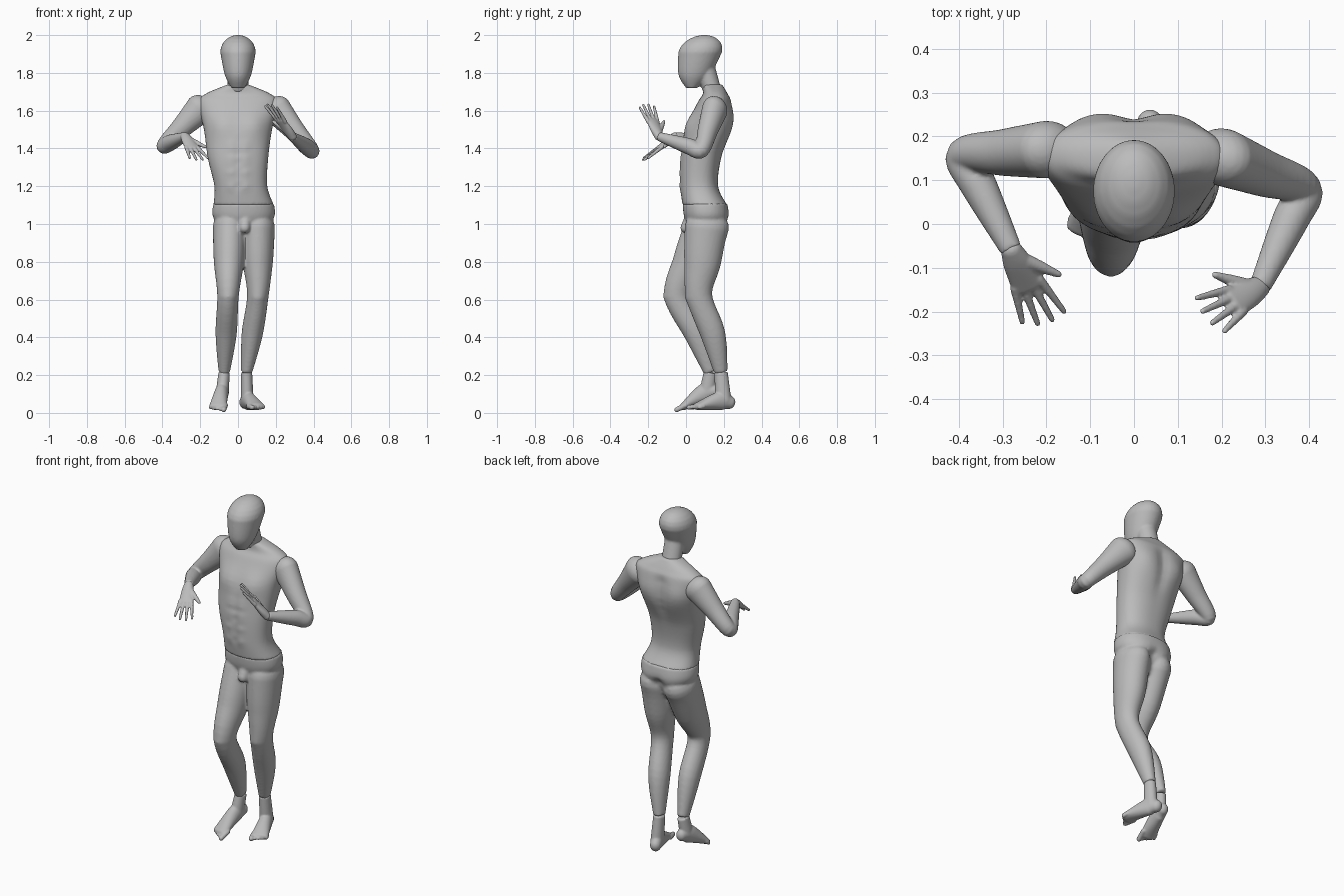
import bpy, bmesh, math
from mathutils import Vector, Matrix

if "Cube" in bpy.data.objects:
    bpy.data.objects.remove(bpy.data.objects["Cube"])

# One plain grey for the whole figure
grey = bpy.data.materials.new("mannequin grey")
grey.use_nodes = True
grey.diffuse_color = (.5, .5, .5, 1)
grey.node_tree.nodes["Principled BSDF"].inputs["Base Color"].default_value = grey.diffuse_color

AXIS_X, AXIS_Y, AXIS_Z = Matrix.Identity(3)
SIDES = {"left": 1, "right": -1}


def catmull(before, start, stop, after, t):
    """Smoothly interpolate one number between start and stop."""
    slope_in, slope_out = (stop - before) / 2, (after - start) / 2
    rise = stop - start
    return (start + slope_in * t + (3 * rise - 2 * slope_in - slope_out) * t ** 2
            + (slope_in + slope_out - 2 * rise) * t ** 3)


def resample(stations, steps=6):
    """Refine stations, each a centre followed by half width and half depth."""
    padded = [stations[0], *stations, stations[-1]]
    refined = []
    for group in zip(padded, padded[1:], padded[2:], padded[3:]):
        for step in range(steps):
            refined.append([catmull(*values, step / steps) for values in zip(*group)])
    return refined + [list(stations[-1])]


def loft(bm, stations, ref=AXIS_X, flat=False, power=2, round_start=True, round_end=True,
         segments=32, place=Matrix.Identity(4)):
    """Skin superelliptic rings along a path, with optional domed ends."""
    refined = resample(stations)
    centres = [Vector(station[:3]) for station in refined]
    frames = []
    for i, (*_, width, depth) in enumerate(refined):
        ahead, behind = centres[min(i + 1, len(centres) - 1)], centres[max(i - 1, 0)]
        along = (ahead - behind).normalized()
        side = AXIS_X if flat else (ref - along * ref.dot(along)).normalized()
        other = AXIS_Y if flat else along.cross(side)
        frames.append((centres[i], side * width, other * depth, along * min(width, depth)))

    def dome(frame, sign):
        centre, side, other, along = frame
        for step in range(1, 6):
            angle = step * math.pi / 11
            shrink = math.cos(angle)
            yield centre + along * sign * math.sin(angle), side * shrink, other * shrink, along

    start = list(dome(frames[0], -1))[::-1] if round_start else []
    end = list(dome(frames[-1], 1)) if round_end else []

    def bulge(value):
        return math.copysign(abs(value) ** (2 / power), value)

    rings = []
    for centre, side, other, _ in start + frames + end:
        angles = [math.tau * j / segments for j in range(segments)]
        rings.append([bm.verts.new(place @ (centre + side * bulge(math.cos(angle))
                                            + other * bulge(math.sin(angle))))
                      for angle in angles])
    for lower, upper in zip(rings, rings[1:]):
        for j in range(segments):
            bm.faces.new((lower[j - 1], lower[j], upper[j], upper[j - 1]))
    bm.faces.new(rings[0][::-1])
    bm.faces.new(rings[-1])


def finish(name, bm, voxel, bumps=()):
    """Sculpt soft bumps, fuse the lofts and shade smooth."""
    bmesh.ops.recalc_face_normals(bm, faces=bm.faces)
    bm.normal_update()
    for centre, radius, amount in bumps:
        for vert in bm.verts:
            distance = (vert.co - Vector(centre)).length / radius
            vert.co += vert.normal * amount * math.exp(-distance ** 2)
    mesh = bpy.data.meshes.new(name)
    bm.to_mesh(mesh)
    bm.free()
    mesh.materials.append(grey)
    part = bpy.data.objects.new(name, mesh)
    bpy.context.collection.objects.link(part)
    fuse = part.modifiers.new("fuse", 'REMESH')
    fuse.mode, fuse.voxel_size, fuse.use_smooth_shade = 'VOXEL', voxel, True
    soften = part.modifiers.new("soften", 'SMOOTH')
    soften.factor, soften.iterations = .5, 4


# Head: chin to crown, with a neck leaning forward
bm = bmesh.new()
loft(bm, [(0, .03, 1.72, .035, .03), (0, .045, 1.79, .07, .085), (0, .075, 1.91, .094, .116)],
     flat=True, round_start=False)
loft(bm, [(0, .14, 1.7, .055, .05), (0, .1, 1.83, .055, .055)], flat=True, round_start=False)
finish("head", bm, .007)

# Torso from waist to collar
bm = bmesh.new()
loft(bm, [(.03, .1, 1.1, .16, .118), (.015, .07, 1.2, .14, .1), (0, .08, 1.35, .16, .107),
          (0, .12, 1.5, .18, .122), (0, .15, 1.64, .21, .09), (0, .155, 1.69, .17, .065),
          (0, .14, 1.74, .05, .05)],
     flat=True, power=2.3, round_start=False, round_end=False, segments=64)
# Spine groove and front midline, then chest, shoulder blades and abdomen
bumps = []
for step in range(8):
    height = 1.2 + .06 * step
    bumps.append(((0, .24, height), .035, -.011))
    bumps.append(((0, -.03, height), .018, -.005))
for side in SIDES.values():
    bumps.append(((side * .085, 0, 1.53), .065, .014))
    bumps.append(((side * .1, .235, 1.56), .07, .014))
    bumps += [((side * .037, -.03, 1.2 + .07 * row), .026, .006) for row in range(4)]
finish("torso", bm, .008, bumps)


def leg(bm, hip, knee, ankle):
    """Thigh, knee, calf and ankle share one set of girths."""
    hip, knee, ankle = Vector(hip), Vector(knee), Vector(ankle)
    calf = knee.lerp(ankle, .5) + AXIS_Y * .015
    loft(bm, [(*hip, .09, .112), (*hip.lerp(knee, .5), .08, .098), (*knee, .057, .069),
              (*calf, .056, .066), (*ankle, .03, .036)], round_end=False)


# Hips and legs, with the right knee bent forward
ANKLES = {"left": (.045, .185, .215), "right": (-.073, .13, .215)}
bm = bmesh.new()
loft(bm, [(.03, .1, .96, .11, .08), (.03, .105, 1.04, .163, .115), (.03, .1, 1.11, .16, .118)],
     flat=True, power=2.2, round_end=False, segments=48)
loft(bm, [(.04, .03, 1.05, .03, .03), (.035, 0, .98, .03, .03)])
leg(bm, (.105, .105, .98), (.105, .07, .62), ANKLES["left"])
leg(bm, (-.043, .1, .98), (-.053, -.045, .62), ANKLES["right"])
finish("hips_and_legs", bm, .008, [
    ((.105, .215, 1), .07, .012), ((-.04, .2, 1), .07, .012), ((.033, .22, 1), .03, -.02),
    ((.105, 0, .61), .035, .008), ((-.053, -.11, .61), .035, .008)])


def foot(side, heel, yaw, pitch):
    """A sole pointing forward from the heel, with toes and an ankle."""
    bm = bmesh.new()
    place = (Matrix.Translation(heel) @ Matrix.Rotation(math.radians(yaw), 4, 'Z')
             @ Matrix.Rotation(math.radians(pitch), 4, 'X'))
    loft(bm, [(0, -.02, .04, .03, .035), (0, -.06, .05, .035, .05), (0, -.12, .04, .04, .04),
              (0, -.2, .02, .047, .02)], place=place)
    for toe in range(5):
        across = SIDES[side] * .019 * (toe - 2)
        girth = .01 if toe else .014
        reach = -.235 + .008 * toe
        loft(bm, [(across, -.18, .02, girth, girth), (across, reach, .014, girth, girth)],
             segments=12, place=place)
    instep, ankle = place @ Vector((0, -.055, .05)), Vector(ANKLES[side])
    loft(bm, [(*instep, .034, .042), (*ankle, .03, .036)], round_end=False)
    finish(side + "_foot", bm, .005)


foot("left", (.03, .25, .015), 20, 0)
foot("right", (-.07, .18, .084), -11, 20)


def arm(side, shoulder, elbow, wrist):
    """Upper arm and forearm share one set of girths."""
    bm = bmesh.new()
    shoulder, elbow, wrist = Vector(shoulder), Vector(elbow), Vector(wrist)
    loft(bm, [(*shoulder, .08, .066), (*shoulder.lerp(elbow, .5), .057, .054),
              (*elbow, .042, .04), (*elbow.lerp(wrist, .3), .043, .042), (*wrist, .024, .025)],
         ref=AXIS_Z, round_end=False)
    finish(side + "_arm", bm, .006)


def hand(side, wrist, forward, thumbward):
    """Palm, four fanned fingers and a thumb, laid out from the wrist."""
    bm = bmesh.new()
    wrist, forward = Vector(wrist), Vector(forward).normalized()
    across = Vector(thumbward)
    across = (across - forward * across.dot(forward)).normalized()
    loft(bm, [(*wrist, .025, .022), (*(wrist + forward * .04), .033, .021),
              (*(wrist + forward * .11), .038, .013)], ref=across)
    for finger, length in enumerate((.11, .12, .115, .095)):
        fan = 1.5 - finger
        knuckle = wrist + forward * .1 + across * .02 * fan
        tip = knuckle + (forward + across * .12 * fan) * length
        loft(bm, [(*knuckle, .011, .011), (*tip, .007, .007)], ref=across, segments=12)
    root = wrist + forward * .03 + across * .01
    tip = wrist + forward * .11 + across * .075
    loft(bm, [(*root, .018, .018), (*root.lerp(tip, .5), .014, .014), (*tip, .008, .008)],
         ref=forward.cross(across), segments=12)
    finish(side + "_hand", bm, .004)


# Left arm raised with the palm out, right arm hanging from a bent elbow
WRISTS = {"left": (.288, -.143, 1.463), "right": (-.28, -.06, 1.463)}
arm("left", (.205, .152, 1.605), (.39, .08, 1.39), WRISTS["left"])
arm("right", (-.2, .17, 1.61), (-.39, .157, 1.417), WRISTS["right"])
hand("left", WRISTS["left"], (-.55, -.32, .77), (-.6, .8, 0))
hand("right", WRISTS["right"], (.35, -.75, -.56), (1, .1, -.1))
